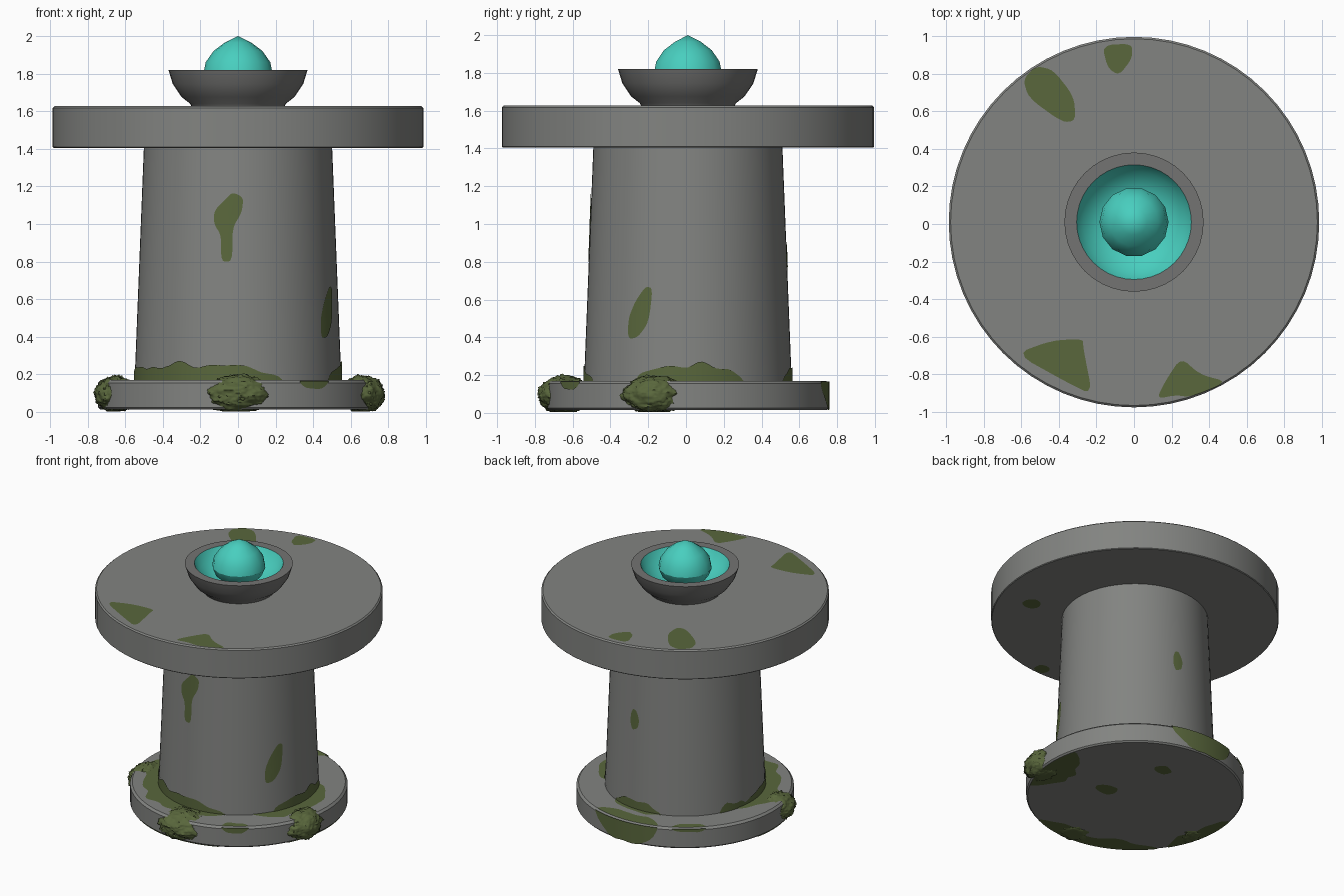
import bpy, bmesh, math, random
from mathutils import Vector, noise

if "Cube" in bpy.data.objects:
    bpy.data.objects.remove(bpy.data.objects["Cube"])

random.seed(4)
CY = 0.01  # all turned parts share this y centre


def mat(name, r, g, b):
    m = bpy.data.materials.new(name)
    m.diffuse_color = (r, g, b, 1)
    m.use_nodes = True
    m.node_tree.nodes["Principled BSDF"].inputs["Base Color"].default_value = m.diffuse_color
    return m


STONE = mat("grey stone", 0.225, 0.23, 0.22)
BOWL = mat("dark stone", 0.175, 0.175, 0.17)
MOSS = mat("moss green", 0.10, 0.135, 0.045)
TEAL = mat("teal", 0.065, 0.62, 0.52)


def finish(bm, name, mats, angle=35):
    me = bpy.data.meshes.new(name)
    bm.to_mesh(me)
    bm.free()
    ob = bpy.data.objects.new(name, me)
    bpy.context.collection.objects.link(ob)
    for m in mats:
        me.materials.append(m)
    bpy.ops.object.select_all(action='DESELECT')
    ob.select_set(True)
    bpy.context.view_layer.objects.active = ob
    bpy.ops.object.shade_smooth_by_angle(angle=math.radians(angle))
    return ob


def lathe(name, profile, mats, sides=64, rule=None, angle=35):
    """Turn a (radius, z) profile around the vertical axis."""
    bm = bmesh.new()
    rings = []
    for r, z in profile:
        n = 1 if r == 0 else sides
        rings.append([bm.verts.new((r * math.cos(math.tau * i / sides),
                                    CY + r * math.sin(math.tau * i / sides), z)) for i in range(n)])
    for k in range(len(rings) - 1):
        a, b = rings[k], rings[k + 1]
        for i in range(sides):
            j = (i + 1) % sides
            vs = []
            for v in (a[i % len(a)], a[j % len(a)], b[j % len(b)], b[i % len(b)]):
                if v not in vs:
                    vs.append(v)
            f = bm.faces.new(vs)
            f.material_index = rule(k) if rule else 0
    bmesh.ops.recalc_face_normals(bm, faces=bm.faces)
    return finish(bm, name, mats, angle)


# turned stone parts
lathe("base", [(0, .015), (.735, .015), (.745, .025), (.745, .155), (.73, .17), (0, .17)], [STONE])
lathe("column", [(0, .16), (.55, .16), (.50, 1.42), (0, 1.42)], [STONE])
lathe("table_top", [(0, 1.405), (.98, 1.405), (.985, 1.41), (.985, 1.618), (.975, 1.627), (0, 1.627)], [STONE])

# bowl with teal lining, and pointed crystal drop inside
lathe("bowl", [(0, 1.62), (.245, 1.62), (.255, 1.64), (.30, 1.675), (.347, 1.745), (.37, 1.82),
               (.305, 1.82), (.27, 1.755), (.19, 1.70), (.10, 1.675), (0, 1.67)],
      [BOWL, TEAL], 40, lambda k: 1 if k >= 6 else 0, 40)
lathe("crystal_drop", [(0, 1.665), (.10, 1.69), (.16, 1.74), (.184, 1.80), (.172, 1.86),
                       (.13, 1.92), (.07, 1.965), (0, 2.0)], [TEAL], 14, None, 30)


# surfaces that moss patches lie on: (u, v, height) -> point
def flat(z, s):
    return lambda u, v, d: Vector((u, v, z + s * d))


def polar(z, s):
    return lambda u, v, d: Vector((v * math.cos(math.radians(u)),
                                   CY + v * math.sin(math.radians(u)), z + s * d))


def col(a0):
    def f(u, v, d):
        r = .55 - (v - .16) * .05 / 1.26 + d
        a = math.radians(a0) + u / .525
        return Vector((r * math.cos(a), CY + r * math.sin(a), v))
    return f


def around(radius):
    return lambda u, v, d: Vector(((radius + d) * math.cos(math.radians(u)),
                                   CY + (radius + d) * math.sin(math.radians(u)), v))


D = .004


def orient(bm, out):
    bm.normal_update()
    if sum(f.normal.dot(out) * f.calc_area() for f in bm.faces) < 0:
        bmesh.ops.reverse_faces(bm, faces=bm.faces)


def patch(name, surf, pts):
    """Rounded closed outline, filled with rings towards its middle."""
    for _ in range(2):  # corner cutting
        new = []
        for i, p in enumerate(pts):
            q = pts[(i + 1) % len(pts)]
            for t in (.2, .8):
                new.append((p[0] + (q[0] - p[0]) * t, p[1] + (q[1] - p[1]) * t))
        pts = new
    cu = sum(p[0] for p in pts) / len(pts)
    cv = sum(p[1] for p in pts) / len(pts)
    bm = bmesh.new()
    n = len(pts)
    c = bm.verts.new(surf(cu, cv, D))
    rings = [[bm.verts.new(surf(cu + (u - cu) * t, cv + (v - cv) * t, D)) for u, v in pts]
             for t in (.34, .67, 1)]
    for i in range(n):
        j = (i + 1) % n
        bm.faces.new((c, rings[0][i], rings[0][j]))
        for a, b in zip(rings, rings[1:]):
            bm.faces.new((a[i], b[i], b[j], a[j]))
    orient(bm, surf(cu, cv, 1) - surf(cu, cv, 0))
    finish(bm, name, [MOSS])


def oval(cu, cv, ru, rv):
    return [(cu + ru * k * math.cos(a), cv + rv * k * math.sin(a))
            for a, k in ((math.tau * i / 9, random.uniform(.85, 1.2)) for i in range(9))]


def band(name, surf, u0, u1, fixed, far):
    """Strip from a fixed edge to a wavy edge that tapers at both ends."""
    bm = bmesh.new()
    n = max(12, int((u1 - u0) / 2))
    seed = random.uniform(0, 50)
    prev = None
    for i in range(n + 1):
        t = i / n
        u = u0 + (u1 - u0) * t
        w = min(1, 4 * min(t, 1 - t) + .02) ** .5
        w *= .8 + .35 * noise.noise(Vector((u / 11, seed, 0)))
        row = [bm.verts.new(surf(u, fixed + (far - fixed) * w * k / 2, D)) for k in range(3)]
        if prev:
            for k in range(2):
                bm.faces.new((prev[k], row[k], row[k + 1], prev[k + 1]))
        prev = row
    um, vm = (u0 + u1) / 2, (fixed + far) / 2
    # orient every face away from the surface at its middle
    orient(bm, surf(um, vm, 1) - surf(um, vm, 0))
    finish(bm, name, [MOSS])


# moss on the table top and its underside
top = flat(1.627, 1)
patch("table_moss_1", top, [(-.59, .77), (-.52, .84), (-.43, .82), (-.32, .68), (-.31, .55), (-.38, .54), (-.56, .67)])
patch("table_moss_2", top, [(-.17, .95), (-.01, .96), (-.01, .88), (-.08, .79), (-.14, .83)])
patch("table_moss_3", top, [(-.63, -.69), (-.44, -.62), (-.27, -.61), (-.27, -.66), (-.22, -.91), (-.36, -.84)])
patch("table_moss_4", top, [(.12, -.93), (.17, -.83), (.25, -.71), (.35, -.80), (.50, -.84), (.30, -.92), (.22, -.91)])
under = flat(1.405, -1)
patch("under_moss_1", under, oval(.69, -.26, .07, .06))
patch("under_moss_2", under, oval(.06, -.90, .06, .05))

# moss streaks on the column
patch("column_moss_front", col(-90), [(-.13, 1.07), (-.07, 1.13), (-.03, 1.17), (.03, 1.14), (.02, 1.06), (-.03, .98),
                                      (-.03, .80), (-.09, .80), (-.09, .94), (-.13, 1.0)])
patch("column_moss_right", col(-28), [(-.07, .50), (-.03, .59), (.03, .67), (.07, .66), (.05, .48), (-.01, .40), (-.07, .39)])
patch("column_moss_back", col(84), oval(0, .83, .035, .08))

# moss skirts at the foot of the column
foot = around(.55)
for i, (a, b, h) in enumerate([(-190, -65, .27), (-30, 32, .275), (65, 108, .25), (150, 175, .24)]):
    band(f"column_foot_moss_{i + 1}", foot, a, b, .16, h)

# moss on the plinth: top, rim and underside
lid, floor, rim = polar(.17, 1), polar(.015, -1), around(.745)
for i, (a, b, r0, r1) in enumerate([(-195, -65, .54, .70), (-45, 30, .54, .68), (70, 110, .735, .60),
                                    (-64, -50, .735, .66), (118, 136, .735, .67), (65, 108, .54, .61)]):
    band(f"base_top_moss_{i + 1}", lid, a, b, r0, r1)
band("base_rim_moss_back", rim, 70, 110, .165, .0)
band("base_rim_moss_front", rim, -64, -50, .165, .11)
band("base_rim_moss_left", rim, 118, 136, .165, .13)
for i, (a, b, r1) in enumerate([(-142, -66, .58), (-192, -148, .60), (-28, 16, .48)]):
    band(f"base_under_moss_{i + 1}", floor, a, b, .735, r1)
bottom = flat(.015, -1)
patch("base_under_spot_1", bottom, oval(.21, -.04, .09, .06))
patch("base_under_spot_2", bottom, oval(.085, .41, .07, .05))


# bushy moss clumps hugging the plinth edge
def clump(name, c, size):
    bm = bmesh.new()
    bmesh.ops.create_icosphere(bm, subdivisions=5, radius=1)
    for v in bm.verts:
        p = v.co.copy()
        k = 1 + .10 * noise.noise(p * 2.5 + Vector(c) * 9) + .05 * noise.noise(p * 9)
        if random.random() < .10:
            k += random.uniform(.02, .09)  # leafy tufts
        v.co = Vector([c[i] + p[i] * k * size[i] for i in range(3)])
        v.co.z = max(v.co.z, .004)
    finish(bm, name, [MOSS], 60)


clump("moss_clump_front", (0, -.645, .095), (.185, .135, .10))
clump("moss_clump_left", (-.65, -.16, .095), (.11, .15, .095))
clump("moss_clump_right", (.66, -.17, .095), (.115, .165, .10))
